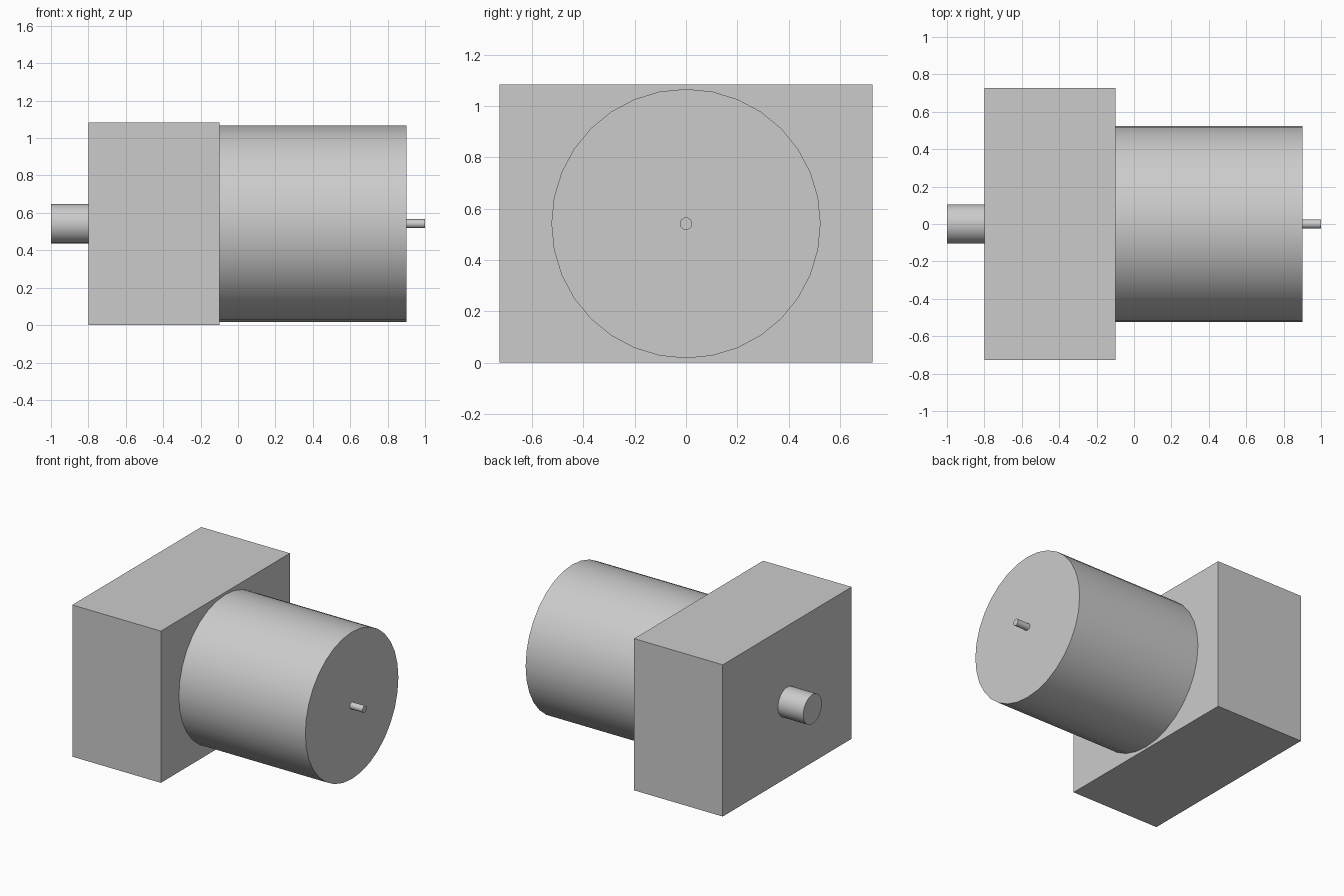
import bpy
from math import pi, radians

if "Cube" in bpy.data.objects:
    bpy.data.objects.remove(bpy.data.objects["Cube"])

AXIS_Z = 0.542  # height of the shared centre line


def finish(obj, name):
    obj.name = name
    bpy.ops.object.transform_apply(location=False, rotation=True, scale=True)
    bpy.ops.object.shade_smooth_by_angle(angle=radians(35))


def box(name, x0, x1, width, height):
    bpy.ops.mesh.primitive_cube_add(size=1, location=((x0 + x1) / 2, 0, height / 2))
    obj = bpy.context.object
    obj.scale = (x1 - x0, width, height)
    finish(obj, name)


def rod(name, x0, x1, radius):
    bpy.ops.mesh.primitive_cylinder_add(
        vertices=32, radius=radius, depth=x1 - x0,
        location=((x0 + x1) / 2, 0, AXIS_Z), rotation=(0, pi / 2, 0))
    finish(bpy.context.object, name)


# Rectangular housing
box("housing", -0.8, -0.1, 1.456, 2 * AXIS_Z)

# Large barrel, rear stub and front pin on one axis
rod("barrel", -0.1, 0.9, 0.525)
rod("rear_stub", -1.0, -0.8, 0.105)
rod("front_pin", 0.9, 1.0, 0.024)
